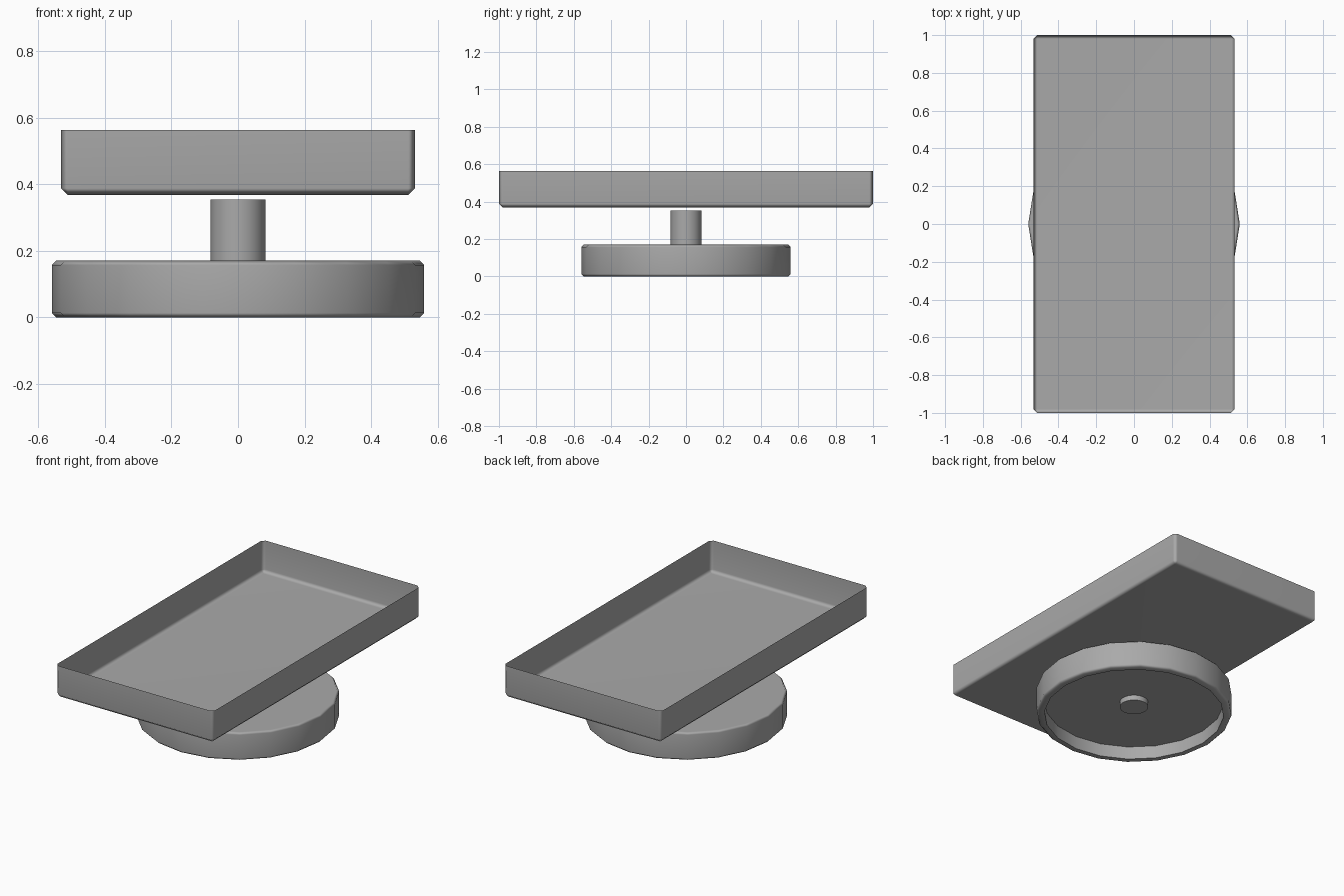
import bpy, bmesh, math

cube = bpy.data.objects.get("Cube")
if cube:
    bpy.data.objects.remove(cube, do_unlink=True)

# Single grey finish
grey = bpy.data.materials.new("plain grey")
grey.use_nodes = True
colour = (0.4, 0.4, 0.4, 1)
grey.diffuse_color = colour
grey.node_tree.nodes["Principled BSDF"].inputs["Base Color"].default_value = colour


def finish(name, bm):
    """Turn a bmesh into a softly shaded object with face-weighted normals."""
    mesh = bpy.data.meshes.new(name)
    bm.to_mesh(mesh)
    bm.free()
    mesh.materials.append(grey)
    obj = bpy.data.objects.new(name, mesh)
    bpy.context.collection.objects.link(obj)
    bpy.ops.object.select_all(action="DESELECT")
    obj.select_set(True)
    bpy.context.view_layer.objects.active = obj
    bpy.ops.object.shade_smooth_by_angle(angle=math.radians(60))
    weighted = obj.modifiers.new("weighted normals", "WEIGHTED_NORMAL")
    weighted.keep_sharp = True
    return obj


def turned(name, profile, sides):
    """Stack rings of (radius, z) from top to bottom, capped at both ends."""
    bm = bmesh.new()
    rings = []
    for radius, z in profile:
        angles = [2 * math.pi * i / sides for i in range(sides)]
        rings.append([bm.verts.new((radius * math.cos(a), radius * math.sin(a), z))
                      for a in angles])
    for upper, lower in zip(rings, rings[1:]):
        for i in range(sides):
            j = (i + 1) % sides
            bm.faces.new((upper[i], lower[i], lower[j], upper[j]))
    bm.faces.new(rings[0])
    bm.faces.new(rings[-1][::-1])
    return finish(name, bm)


# Round foot with chamfered rims and a recessed underside
R, H, C = 0.56, 0.17, 0.013
turned("round_base", [(R - C, H), (R, H - C), (R, C), (R - C, 0),
                      (0.515, 0), (0.515, 0.08)], 20)

# Centre post, poking slightly through the recessed underside
turned("centre_post", [(0.082, 0.354), (0.082, 0.048)], 32)

# Open tray: a thin box shell without a lid, its lower and corner edges bevelled
bm = bmesh.new()
bmesh.ops.create_cube(bm, size=1)
bmesh.ops.scale(bm, vec=(1.064, 2, 0.195), verts=bm.verts)
bmesh.ops.translate(bm, vec=(0, 0, 0.4655), verts=bm.verts)
bm.normal_update()
lid = [f for f in bm.faces if f.normal.z > 0.5]
bmesh.ops.delete(bm, geom=lid, context="FACES_ONLY")
edges = [e for e in bm.edges if not e.is_boundary]
bmesh.ops.bevel(bm, geom=edges, offset=0.02, offset_type="OFFSET",
                segments=1, profile=0.5, affect="EDGES")
finish("tray", bm)
